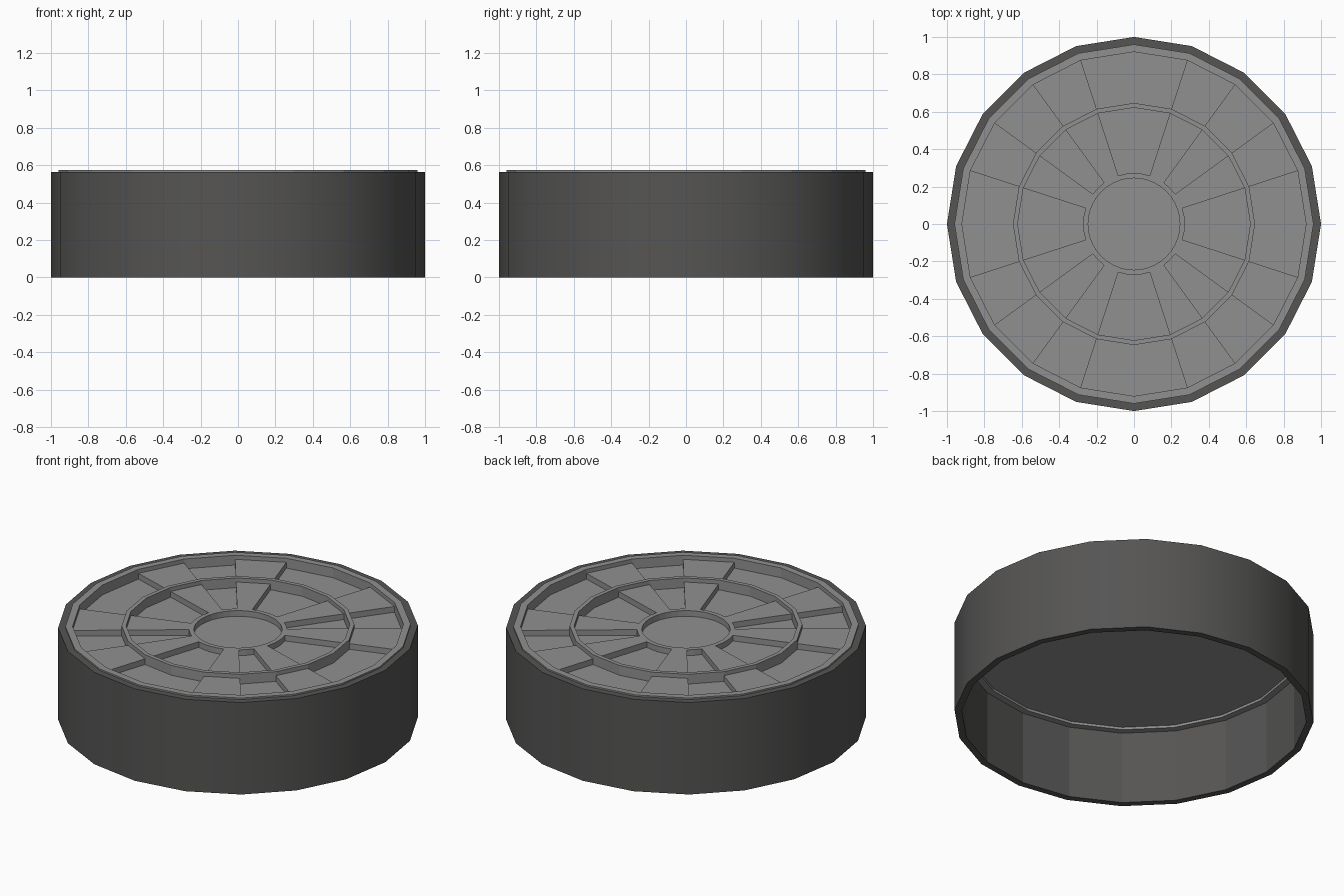
import bpy, bmesh
from math import sin, cos, radians, tau

if "Cube" in bpy.data.objects:
    bpy.data.objects.remove(bpy.data.objects["Cube"])

SIDES = 20
RIM_Z, SPOKE_Z, FLOOR_Z, UNDER_Z = 0.573, 0.548, 0.513, 0.46


def material(name, rgb):
    m = bpy.data.materials.new(name)
    m.diffuse_color = (*rgb, 1)
    m.use_nodes = True
    m.node_tree.nodes["Principled BSDF"].inputs["Base Color"].default_value = m.diffuse_color
    return m


dark = material("dark_grey", (0.092, 0.09, 0.088))
mid = material("mid_grey", (0.28, 0.28, 0.28))


def finish(name, bm, mat):
    bmesh.ops.recalc_face_normals(bm, faces=bm.faces)
    me = bpy.data.meshes.new(name)
    bm.to_mesh(me)
    bm.free()
    me.materials.append(mat)
    ob = bpy.data.objects.new(name, me)
    bpy.context.collection.objects.link(ob)
    return ob


def ring(name, r_in, r_out, z0, z1, sides=SIDES, smooth_outer=False, mat=mid):
    """Ring with square cross-section and flat top."""
    bm = bmesh.new()
    prof = [(r_out, z0), (r_out, z1), (r_in, z1), (r_in, z0)]
    loops = []
    for r, z in prof:
        loops.append([bm.verts.new((r * cos(tau * i / sides), r * sin(tau * i / sides), z))
                      for i in range(sides)])
    for k in range(4):
        a, b = loops[k], loops[(k + 1) % 4]
        for i in range(sides):
            j = (i + 1) % sides
            f = bm.faces.new((a[i], a[j], b[j], b[i]))
            f.smooth = smooth_outer and k == 0
    if smooth_outer:
        for loop in loops:
            for i in range(sides):
                bm.edges.get((loop[i], loop[(i + 1) % sides])).smooth = False
    return finish(name, bm, mat)


def prism(name, pts, z0, z1):
    """Vertical prism over a flat outline."""
    bm = bmesh.new()
    low = [bm.verts.new((x, y, z0)) for x, y in pts]
    high = [bm.verts.new((x, y, z1)) for x, y in pts]
    bm.faces.new(low[::-1])
    bm.faces.new(high)
    n = len(pts)
    for i in range(n):
        j = (i + 1) % n
        bm.faces.new((low[i], low[j], high[j], high[i]))
    return finish(name, bm, mid)


def polar(r, deg):
    return r * cos(radians(deg)), r * sin(radians(deg))


# Open drum wall
ring("drum_wall", 0.96, 1.0, 0.0, 0.564, smooth_outer=True, mat=dark)

# Lid: floor plate and raised rims
prism("lid_floor", [polar(0.925, i * 18) for i in range(SIDES)], UNDER_Z, FLOOR_Z)
ring("lid_outer_rim", 0.92, 0.96, 0.445, RIM_Z)
ring("lid_middle_rim", 0.622, 0.647, FLOOR_Z - 0.01, RIM_Z)

# Hub collar around the round central recess
ring("hub_collar", 0.245, 0.272, FLOOR_Z - 0.01, SPOKE_Z, sides=40)

# Paired spokes in the inner and outer bands
for q in range(4):
    for start in (18, 54):
        a = q * 90 + start
        for band, r0, r1 in (("inner", 0.265, 0.625), ("outer", 0.645, 0.922)):
            prism(f"{band}_spoke_{a}",
                  [polar(r0, a), polar(r1, a), polar(r1, a + 18), polar(r0, a + 18)],
                  FLOOR_Z - 0.01, SPOKE_Z)
